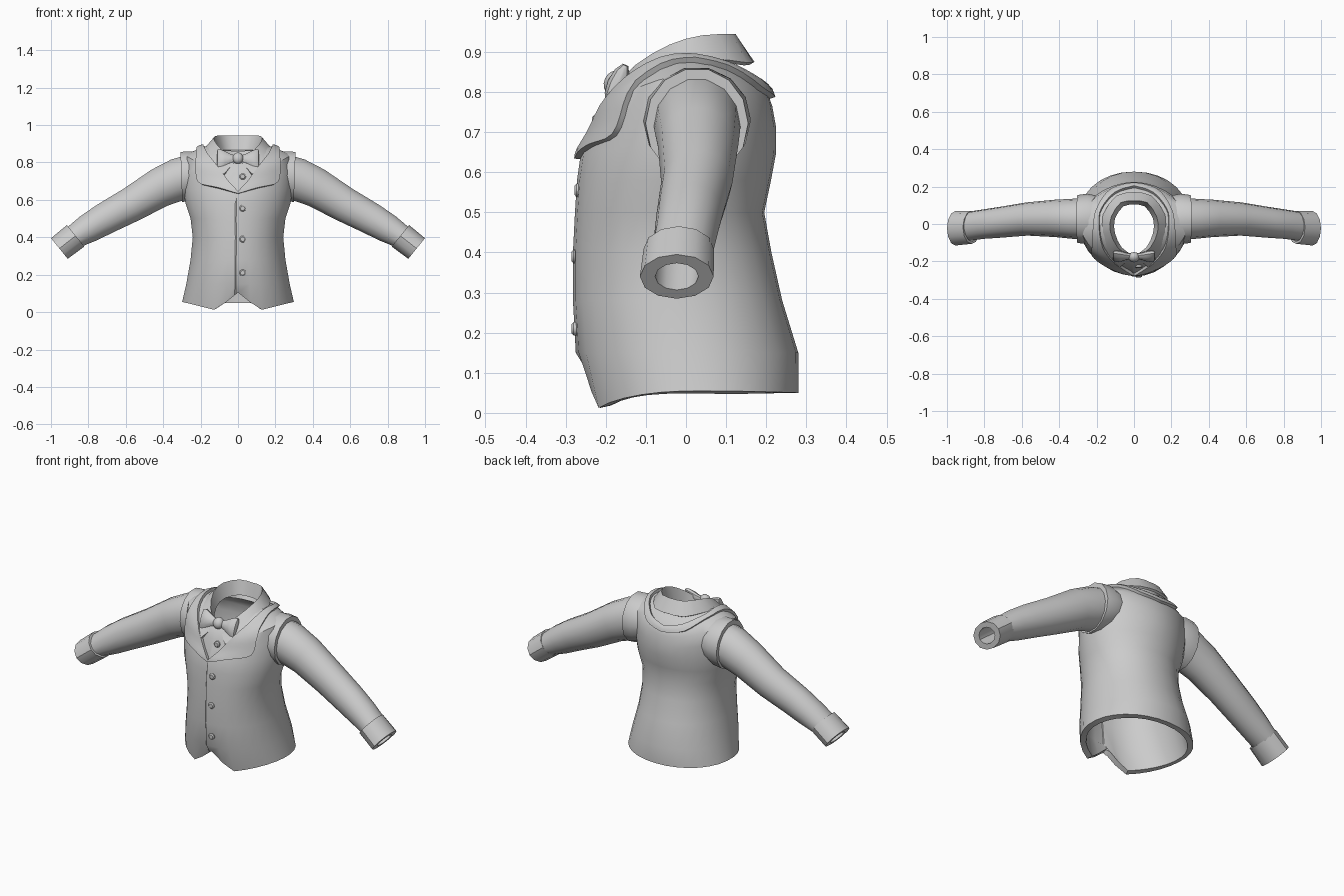
import bpy, bmesh, math
from mathutils import Vector
from mathutils.bvhtree import BVHTree

if "Cube" in bpy.data.objects:
    bpy.data.objects.remove(bpy.data.objects["Cube"])

cloth = bpy.data.materials.new("grey_cloth")
cloth.diffuse_color = (0.6, 0.6, 0.6, 1)
cloth.use_nodes = True
cloth.node_tree.nodes["Principled BSDF"].inputs["Base Color"].default_value = cloth.diffuse_color


def finish(name, bm, mirror=False, thick=0, offset=-1, recalc=True, angle=35):
    """Turn a bmesh into a finished object, with modifiers applied."""
    if recalc:
        bmesh.ops.recalc_face_normals(bm, faces=bm.faces)
    raw = bpy.data.meshes.new(name)
    bm.to_mesh(raw)
    bm.free()
    ob = bpy.data.objects.new(name, raw)
    bpy.context.collection.objects.link(ob)
    if mirror:
        ob.modifiers.new("mirror", 'MIRROR').merge_threshold = 0.0005
    if thick:
        m = ob.modifiers.new("solid", 'SOLIDIFY')
        m.thickness, m.offset = thick, offset
    ob.data = bpy.data.meshes.new_from_object(ob.evaluated_get(bpy.context.evaluated_depsgraph_get()))
    ob.modifiers.clear()
    ob.data.materials.clear()
    ob.data.materials.append(cloth)
    bpy.ops.object.select_all(action='DESELECT')
    ob.select_set(True)
    bpy.context.view_layer.objects.active = ob
    bpy.ops.object.shade_smooth_by_angle(angle=math.radians(angle))
    return ob


def loft(rows, closed=True, caps=False, bm=None):
    """Skin a list of point rows."""
    bm = bm or bmesh.new()
    vs = [[bm.verts.new(p) for p in r] for r in rows]
    n = len(rows[0])
    for a, b in zip(vs, vs[1:]):
        for j in range(n if closed else n - 1):
            k = (j + 1) % n
            bm.faces.new((a[j], a[k], b[k], b[j]))
    if caps:
        bm.faces.new(vs[0])
        bm.faces.new(vs[-1])
    return bm


def resample(pts, n):
    """Split every segment of a polyline into n with a soft curve."""
    p = [Vector(q) for q in pts]
    out = []
    for i in range(len(p) - 1):
        a, b, c, d = p[max(i - 1, 0)], p[i], p[i + 1], p[min(i + 2, len(p) - 1)]
        for k in range(n):
            t = k / n
            out.append(b + 0.5 * t * ((c - a) + t * ((2 * a - 5 * b + 4 * c - d) + t * (3 * (b - c) + d - a))))
    return out + [p[-1]]


# --- torso: rings of (half width, front y, back y, side z, front z, back z, roundness)
RINGS = [
    (.300, -.235, .280, .055, .10, .05, 2.1),
    (.278, -.268, .280, .15, .15, .15, 2.1),
    (.255, -.275, .240, .28, .28, .28, 2.1),
    (.243, -.275, .213, .40, .40, .40, 2.1),
    (.255, -.270, .195, .50, .50, .50, 2.1),
    (.282, -.265, .212, .58, .58, .58, 2.0),
    (.295, -.255, .225, .66, .65, .65, 1.9),
    (.300, -.235, .225, .76, .70, .71, 1.85),
    (.285, -.220, .215, .84, .745, .765, 1.9),
    (.200, -.203, .203, .880, .78, .80, 2.0),
    (.155, -.185, .165, .890, .80, .84, 2.0),
    (.130, -.175, .135, .890, .80, .86, 2.0),
]
angles = sorted([math.radians(12 * i) for i in range(30)] + [math.radians(357), math.radians(358.2)])
rows = []
for i, (rx, yf, yb, zs, zf, zb, p) in enumerate(RINGS):
    row = []
    cy = (yf + yb) / 2
    ry = (yb - yf) / 2
    for t in angles:
        s, c = math.sin(t), math.cos(t)
        x = rx * math.copysign(abs(s) ** (2 / p), s)
        y = cy - ry * math.copysign(abs(c) ** (2 / p), c)
        z = zs + ((zf if c > 0 else zb) - zs) * c * c
        if i == 0 and c > 0:      # pointed front hem with a notch
            ax = abs(x)
            z = .105 - .8 * ax if ax < .117 else .01 + .045 * (ax - .117) / .183
        deg = (math.degrees(t) + 2) % 360
        if i < 7 and deg < 60:    # overlapping front flap
            y -= .007 * (1 - deg / 60)
        row.append(Vector((x, y, z)))
    rows.append(row)
bm = loft(rows)
bm.normal_update()
torso_surface = BVHTree.FromBMesh(bm)
finish("vest_body", bm, thick=.03, recalc=False)

# --- shawl lapel lying on the torso
inner = [(0, -.262, .642), (.05, -.245, .70), (.115, -.205, .79), (.165, -.12, .85), (.185, 0, .89),
         (.175, .08, .88), (.10, .17, .84), (0, .205, .82)]
outer = [(0, -.262, .632), (.10, -.245, .662), (.20, -.165, .69), (.215, -.13, .79), (.215, -.03, .87),
         (.205, .08, .88), (.12, .185, .81), (0, .215, .785)]
ri, ro = resample(inner, 4), resample(outer, 4)
rows = []
for k in range(6):
    row = []
    for a, b in zip(ri, ro):
        q = a.lerp(b, k / 5)
        loc, nor, _, _ = torso_surface.find_nearest(q)
        v = loc + nor * .006
        if abs(q.x) < 1e-5:
            v.x = 0
        row.append(v)
    rows.append(row)
finish("lapel", loft(rows, closed=False), mirror=True, thick=.018, offset=0)

# --- folded shirt collar
band = [(0, .110, .865), (.06, .10, .865), (.108, .03, .86), (.108, -.05, .84), (.07, -.13, .80), (.012, -.170, .765)]
fold = [(0, .125, .937), (.07, .115, .938), (.122, .04, .935), (.128, -.04, .912), (.09, -.125, .862), (.018, -.182, .80)]
wing = [(0, .165, .872), (.09, .148, .870), (.160, .05, .880), (.172, -.06, .860), (.145, -.165, .80), (.075, -.226, .735)]
finish("collar", loft([resample(r, 2) for r in (band, fold, wing)], closed=False), mirror=True, thick=.013, offset=0)


# --- sleeves, armholes and cuffs: sections of (x, z, y, across radius, y radius, tilt)
def tube(sections, n, bm=None):
    rows = []
    for x, z, y, r, ry, tilt in sections:
        a = math.radians(tilt)
        rows.append([Vector((x + math.sin(a) * r * math.sin(t), y + ry * math.cos(t),
                             z + math.cos(a) * r * math.sin(t)))
                     for t in (2 * math.pi * j / n for j in range(n))])
    return loft(rows, bm=bm)


finish("sleeves", tube([(.24, .735, .027, .115, .110, 5), (.33, .705, .028, .117, .107, 14),
                        (.42, .665, .030, .108, .100, 24), (.57, .575, .027, .096, .089, 30),
                        (.71, .50, .010, .088, .083, 34), (.80, .447, .0, .080, .079, 36),
                        (.885, .395, -.012, .064, .078, 39)], 14), mirror=True)
finish("armholes", tube([(.20, .735, .027, .115, .125, 0), (.25, .73, .027, .133, .135, 0),
                         (.303, .722, .027, .138, .128, 2), (.303, .722, .027, .112, .100, 2)], 14), mirror=True)
finish("cuffs", tube([(.868, .408, -.018, .060, .075, 39), (.868, .408, -.018, .074, .088, 39),
                      (.955, .340, -.023, .071, .092, 39), (.955, .340, -.023, .043, .054, 39),
                      (.86, .415, -.018, .045, .056, 39)], 12), mirror=True)

# --- bow tie: two flared wings and a knot
bow_at = Vector((0, -.172, .82))


def place(bm):
    for v in bm.verts:
        y, z = v.co.y, v.co.z
        a = math.radians(-24)
        v.co = bow_at + Vector((v.co.x, y * math.cos(a) - z * math.sin(a), y * math.sin(a) + z * math.cos(a)))
    return bm


rows = [[(x, ry * math.cos(t), rz * math.sin(t)) for t in (2 * math.pi * j / 10 for j in range(10))]
        for x, ry, rz in ((.012, .014, .018), (.04, .018, .027), (.07, .025, .043), (.095, .024, .055),
                          (.109, .016, .053), (.113, .006, .044))]
finish("bow_wings", place(loft(rows, caps=True)), mirror=True)
bm = bmesh.new()
bmesh.ops.create_uvsphere(bm, u_segments=12, v_segments=8, radius=1)
for v in bm.verts:
    v.co = Vector((v.co.x * .03, v.co.y * .027 - .006, v.co.z * .032))
finish("bow_knot", place(bm), angle=60)

# --- front buttons
for i, (z, y) in enumerate(((.21, -.274), (.39, -.275), (.555, -.267), (.725, -.224))):
    rows = [[(.025 + r * math.cos(t), y + dy, z + r * math.sin(t))
             for t in (2 * math.pi * j / 10 for j in range(10))]
            for dy, r in ((.014, .012), (.003, .018), (-.006, .018), (-.011, .012))]
    finish(f"button_{i + 1}", loft(rows, caps=True), angle=40)
